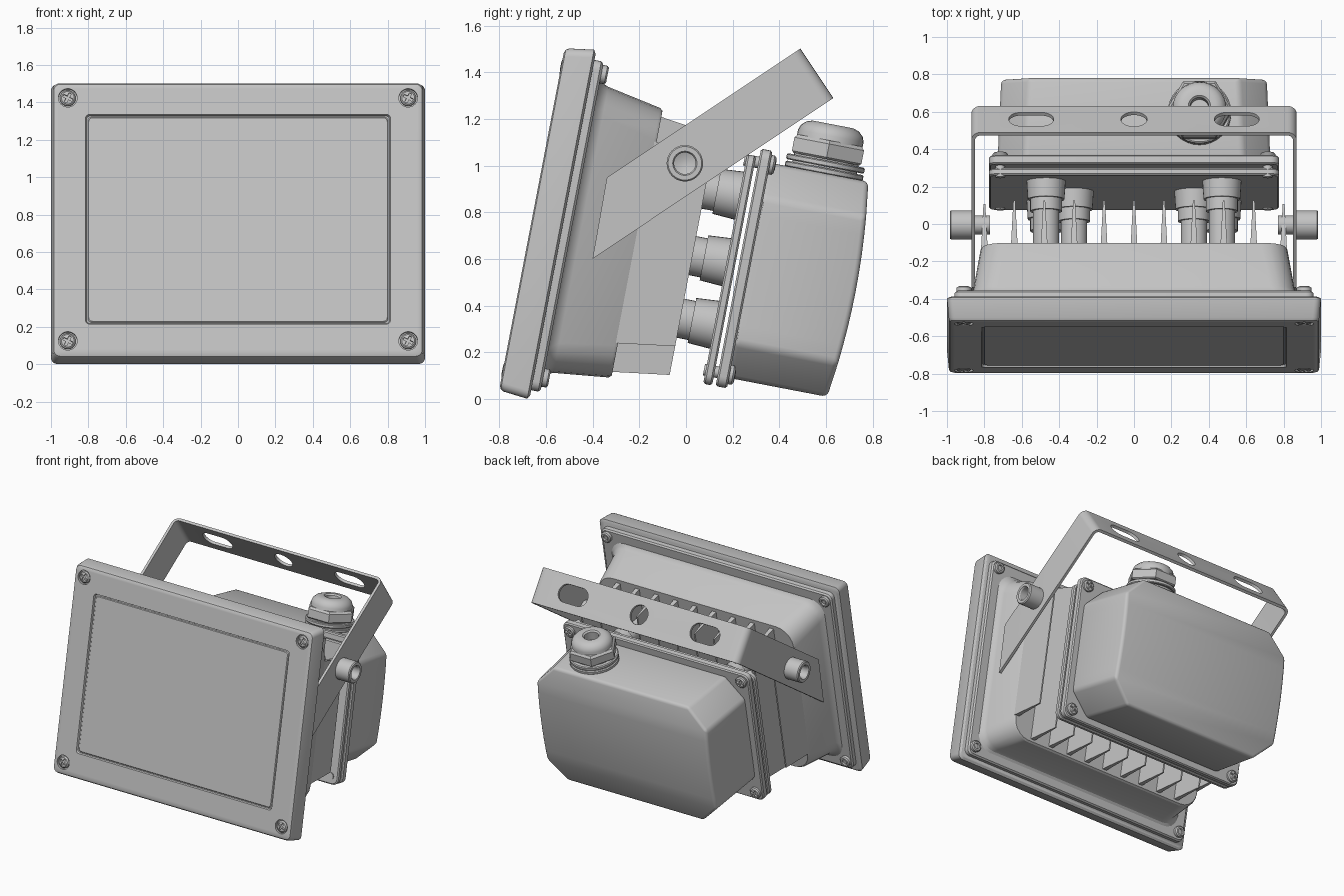
import bpy, bmesh
from math import radians, cos, sin, pi
from mathutils import Matrix, Vector

if "Cube" in bpy.data.objects:
    bpy.data.objects.remove(bpy.data.objects["Cube"])

# One painted-metal grey
grey = bpy.data.materials.new("painted_grey")
grey.use_nodes = True
TONE = (0.55, 0.55, 0.55, 1)
grey.diffuse_color = TONE
grey.node_tree.nodes["Principled BSDF"].inputs["Base Color"].default_value = TONE

T, R = Matrix.Translation, Matrix.Rotation
# Lamp space: x, depth towards the back, height along the leaning panel
LAMP = T((0, -0.8, 0.04)) @ R(radians(-10.85), 4, "X")
# Bracket space: x, along the arm, across the arm
ARM = T((0, 0, 1.01)) @ R(radians(33.7), 4, "X")
BACK, FRONT = R(-pi / 2, 4, "X"), R(pi / 2, 4, "X")
parts = []


def loft(name, rings, mat=LAMP, keep=True):
    """Skin a list of equal-length rings and cap both ends."""
    bm = bmesh.new()
    rows = [[bm.verts.new(p) for p in ring] for ring in rings]
    n = len(rows[0])
    for a, b in zip(rows, rows[1:]):
        for i in range(n):
            bm.faces.new((a[i], a[(i + 1) % n], b[(i + 1) % n], b[i]))
    bm.faces.new(rows[0])
    bm.faces.new(rows[-1])
    bmesh.ops.recalc_face_normals(bm, faces=bm.faces)
    me = bpy.data.meshes.new(name)
    bm.to_mesh(me)
    bm.free()
    me.materials.append(grey)
    ob = bpy.data.objects.new(name, me)
    bpy.context.collection.objects.link(ob)
    ob.matrix_world = mat
    if keep:
        parts.append(ob)
    return ob


def rrect(hx, lo, hi, depth, r=0.0, seg=5):
    """Rounded rectangle ring in the x / height plane."""
    if r == 0:
        return [(hx, depth, hi), (-hx, depth, hi), (-hx, depth, lo), (hx, depth, lo)]
    pts = []
    for k, (sx, z) in enumerate(((1, hi - r), (-1, hi - r), (-1, lo + r), (1, lo + r))):
        for i in range(seg + 1):
            a = (k + i / seg) * pi / 2
            pts.append((sx * (hx - r) + r * cos(a), depth, z + r * sin(a)))
    return pts


def lathe(name, profile, mat, sides=32, keep=True):
    """Turned part from (radius, height) pairs."""
    rings = [[(r * cos(2 * pi * i / sides), r * sin(2 * pi * i / sides), h)
              for i in range(sides)] for r, h in profile]
    return loft(name, rings, mat, keep)


def block(size, mat):
    x, y, z = (s / 2 for s in size)
    return loft("cutter", [rrect(x, -z, z, -y), rrect(x, -z, z, y)], mat, False)


def bake(ob):
    bpy.context.view_layer.update()
    dg = bpy.context.evaluated_depsgraph_get()
    me = bpy.data.meshes.new_from_object(ob.evaluated_get(dg))
    ob.modifiers.clear()
    ob.data = me


def cut(ob, cutters):
    for c in cutters:
        m = ob.modifiers.new("cut", "BOOLEAN")
        m.operation, m.solver, m.object = "DIFFERENCE", "EXACT", c
    bake(ob)
    for c in cutters:
        bpy.data.objects.remove(c)


def bevel(ob, width, seg=2):
    m = ob.modifiers.new("bevel", "BEVEL")
    m.width, m.segments, m.limit_method, m.angle_limit = width, seg, "ANGLE", radians(30)
    bake(ob)


# Front frame with grooved, recessed window
frame = loft("front_frame", [
    rrect(0.985, 0.0, 1.49, 0.135, 0.03), rrect(1.0, -0.015, 1.507, 0.125, 0.035),
    rrect(0.99, -0.004, 1.492, 0.02, 0.035), rrect(0.985, 0.004, 1.484, 0.006, 0.035),
    rrect(0.97, 0.018, 1.47, 0.0, 0.03), rrect(0.815, 0.178, 1.319, 0.0, 0.02),
    rrect(0.81, 0.183, 1.314, 0.014, 0.02), rrect(0.803, 0.19, 1.307, 0.014, 0.02),
    rrect(0.798, 0.195, 1.302, 0.008, 0.02)])
corners = [(x, w) for x in (-0.91, 0.91) for w in (0.087, 1.41)]
cut(frame, [lathe("cutter", [(0.05, -0.02), (0.05, 0.02)], LAMP @ T((x, 0, w)) @ FRONT,
                  keep=False) for x, w in corners])

# Cross-head screws, one mesh shared by all
screw_mesh = None


def screw(name, mat):
    global screw_mesh
    if screw_mesh is None:
        head = lathe(name, [(0.042, -0.03), (0.042, 0.006), (0.034, 0.014), (0.015, 0.017)],
                     mat, 24)
        cut(head, [block((0.055, 0.014, 0.024), mat @ T((0, 0, 0.016)) @ R(a, 4, "Z"))
                   for a in (pi / 4 + 0.3, 3 * pi / 4 + 0.3)])
        screw_mesh = head.data
    else:
        head = bpy.data.objects.new(name, screw_mesh)
        bpy.context.collection.objects.link(head)
        head.matrix_world = mat
        parts.append(head)


for x, w in corners:
    screw("frame_screw", LAMP @ T((x, 0.014, w)) @ FRONT)
    lathe("frame_screw_post", [(0.04, 0.15), (0.04, 0.195), (0.032, 0.202),
                               (0.02, 0.202), (0.018, 0.19)], LAMP @ T((x, 0, w)) @ BACK, 20)

# Back flange of the frame and the tapered lamp housing
loft("rear_flange", [rrect(0.96, 0.024, 1.464, 0.13, 0.04), rrect(0.96, 0.024, 1.464, 0.165, 0.04),
                     rrect(0.95, 0.034, 1.454, 0.175, 0.035)])
loft("lamp_housing", [
    rrect(0.895, 0.08, 1.395, 0.17, 0.11), rrect(0.875, 0.103, 1.375, 0.185, 0.12),
    rrect(0.86, 0.115, 1.362, 0.215, 0.13), rrect(0.82, 0.14, 1.315, 0.45, 0.14),
    rrect(0.81, 0.15, 1.305, 0.462, 0.13)])

# Cooling fins
for i in range(-5, 6):
    lo, hi = (0.29, 1.17) if abs(i) == 5 else (0.165, 1.28)
    loft("cooling_fin", [rrect(0.018, lo, hi, 0.45), rrect(0.005, lo + 0.035, hi - 0.035, 0.705)],
         LAMP @ T((0.16 * i, 0, 0)))

# Stepped spacers between lamp and driver box
for w, x in ((1.01, 0.47), (0.72, 0.32), (0.447, 0.47)):
    for s in (-1, 1):
        lathe("spacer", [(0.07, 0.45), (0.07, 0.69), (0.085, 0.69), (0.085, 0.755), (0.098, 0.755),
                         (0.105, 0.86)], LAMP @ T((s * x, 0, w)) @ BACK)

# Driver box mounting plate and flange, with a narrow gap
for name, lo, hi, a, b in (("mounting_plate", 0.19, 1.19, 0.853, 0.892),
                           ("driver_flange", 0.19, 1.225, 0.907, 0.957)):
    loft(name, [rrect(0.767, lo + 0.008, hi - 0.008, a, 0.04), rrect(0.775, lo, hi, a + 0.008, 0.045),
                rrect(0.775, lo, hi, b - 0.008, 0.045), rrect(0.767, lo + 0.008, hi - 0.008, b, 0.04)])
for x in (-0.715, 0.715):
    for w in (0.25, 1.165):
        lathe("flange_bolt", [(0.025, 0.845), (0.025, 0.96)], LAMP @ T((x, 0, w)) @ BACK, 16)
        screw("driver_screw", LAMP @ T((x, 0.965, w)) @ BACK)

# Driver box: chamfered corners and a slightly bulging back
LO, HI, CH = 0.235, 1.173, 0.15
levels = [LO] + [LO + CH + (HI - LO - 2 * CH) * i / 8 for i in range(9)] + [HI]
rings = []
for w in levels:
    hx = 0.57 if w in (LO, HI) else 0.72
    back = 1.385 + 0.035 * (1 - ((w - 0.704) / 0.469) ** 2)
    rings.append([(hx + 0.01, 0.95, w), (hx - 0.01, back, w),
                  (-hx + 0.01, back, w), (-hx - 0.01, 0.95, w)])
bevel(loft("driver_box", rings), 0.022, 3)

# Cable gland
GLAND = LAMP @ T((0.35, 1.19, 1.17))
for h in (0.0, 0.032):
    lathe("gland_washer", [(0.165, h), (0.17, h + 0.005), (0.17, h + 0.021), (0.163, h + 0.026)], GLAND)
lathe("gland_core", [(0.14, 0), (0.14, 0.08)], GLAND)
lathe("gland_nut", [(0.165, 0.064), (0.175, 0.072), (0.175, 0.13), (0.16, 0.145)], GLAND, 6)
lathe("gland_cap", [(0.143, 0.08), (0.143, 0.165), (0.135, 0.187), (0.115, 0.206), (0.09, 0.215),
                    (0.06, 0.215), (0.05, 0.205), (0.05, 0.11)], GLAND)


# U-shaped bracket with slots and slanted arm tips
def u_path(hx, end, r):
    arc = [(hx - r + r * cos(a), end - r + r * sin(a)) for a in (i * pi / 12 for i in range(7))]
    return [(hx, -0.56)] + arc + [(-x, y) for x, y in reversed(arc)] + [(-hx, -0.56)]


outline = u_path(0.87, 0.68, 0.05) + u_path(0.85, 0.66, 0.03)[::-1]
bracket = loft("bracket", [[(x, s, t) for x, s in outline] for t in (-0.118, 0.137)], ARM)
tip = Vector((0.244, 0.255)).angle_signed(Vector((1, 0)))
cutters = [block((2, 1, 0.5), ARM @ T((0, -0.438, 0.0095)) @ R(tip, 4, "X") @ T((0, 0, 0.25)))]
AXIS = ARM @ T((0, 0.6, 0.01)) @ BACK
cutters.append(lathe("cutter", [(0.07, 0), (0.07, 0.2)], AXIS, keep=False))
for s in (-1, 1):
    slot = [rrect(0.12, -0.065, 0.065, d, 0.064, 8) for d in (0.6, 0.8)]
    cutters.append(loft("cutter", slot, ARM @ T((s * 0.55, 0, 0.01)), False))
cut(bracket, cutters)

# Pivot knobs with a socket, on both arms
for side, s in (("left", 1), ("right", -1)):
    lathe(side + "_pivot", [(0.05, 0.77), (0.05, 0.86), (0.078, 0.86), (0.078, 0.978), (0.072, 0.985),
                            (0.052, 0.985), (0.046, 0.975), (0.046, 0.91), (0.02, 0.9)],
          T((0, -0.005, 1.01)) @ R(s * pi / 2, 4, "Y"))

# Smooth shading with sharp edges kept
bpy.ops.object.select_all(action="DESELECT")
for ob in parts:
    ob.select_set(True)
bpy.context.view_layer.objects.active = parts[0]
bpy.ops.object.shade_smooth_by_angle(angle=radians(30))
